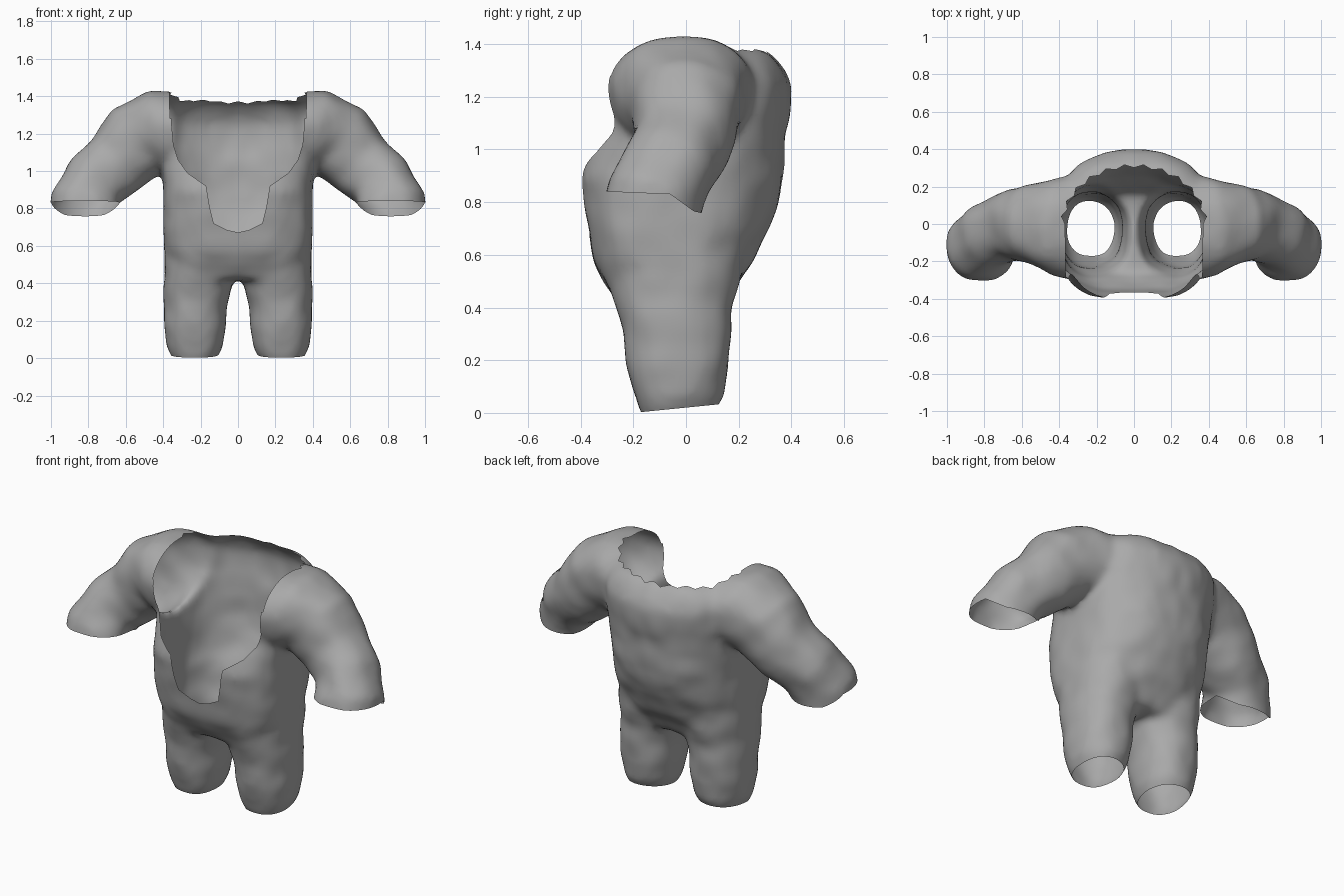
import bpy, bmesh, math
from mathutils import Vector, noise

if "Cube" in bpy.data.objects:
    bpy.data.objects.remove(bpy.data.objects["Cube"])


def material(name, rgb):
    mat = bpy.data.materials.new(name)
    mat.use_nodes = True
    mat.diffuse_color = (*rgb, 1)
    mat.node_tree.nodes["Principled BSDF"].inputs["Base Color"].default_value = (*rgb, 1)
    return mat


grey = material("grey_fur", (0.4, 0.4, 0.4))
cut = material("temporary_cut", (1, 0, 0))


def make_object(name, bm, mat):
    bmesh.ops.recalc_face_normals(bm, faces=bm.faces)
    mesh = bpy.data.meshes.new(name)
    bm.to_mesh(mesh)
    bm.free()
    mesh.materials.append(mat)
    ob = bpy.data.objects.new(name, mesh)
    bpy.context.scene.collection.objects.link(ob)
    return ob


def loft(bm, rings, front=2.0, back=2.0, side=1, axis=None, sides=40):
    """Closed tube through rings of (x, y, z, radius across, radius in depth).
    Rings face along the path, or along axis; front and back set squareness."""
    centres = [Vector((side * r[0], r[1], r[2])) for r in rings]
    loops = []
    for i, c in enumerate(centres):
        d = axis or centres[min(i + 1, len(rings) - 1)] - centres[max(i - 1, 0)]
        u = d.cross(Vector((0, 1, 0))).normalized()
        v = u.cross(d).normalized()
        loop = []
        for k in range(sides):
            a = math.tau * k / sides
            ca, sa = math.cos(a), math.sin(a)
            e = 2 / (front if sa < 0 else back)
            loop.append(bm.verts.new(c + math.copysign(abs(ca) ** e, ca) * rings[i][3] * u
                                     + math.copysign(abs(sa) ** e, sa) * rings[i][4] * v))
        loops.append(loop)
    for a, b in zip(loops, loops[1:]):
        for k in range(sides):
            n = (k + 1) % sides
            bm.faces.new((a[k], a[n], b[n], b[k]))
    bm.faces.new(loops[0])
    bm.faces.new(loops[-1])


def prism(name, points, start, end, along):
    """Cutter from an outline, extruded along x, y or z."""
    place = {"x": lambda p, q, t: (t, p, q),
             "y": lambda p, q, t: (p, t, q),
             "z": lambda p, q, t: (p, q, t)}[along]
    bm = bmesh.new()
    ends = [[bm.verts.new(place(p, q, t)) for p, q in points] for t in (start, end)]
    for e in ends:
        bm.faces.new(e)
    for k in range(len(points)):
        n = (k + 1) % len(points)
        bm.faces.new((ends[0][k], ends[0][n], ends[1][n], ends[1][k]))
    return make_object(name, bm, cut)


def bake(ob):
    graph = bpy.context.evaluated_depsgraph_get()
    mesh = bpy.data.meshes.new_from_object(ob.evaluated_get(graph))
    ob.modifiers.clear()
    ob.data = mesh


# Torso: depth given as front and back, turned into centre and radius
up = Vector((0, 0, 1))
torso = [(0.42, 0.28, -0.26, 0.15), (0.5, 0.36, -0.31, 0.2), (0.58, 0.39, -0.345, 0.25),
         (0.7, 0.395, -0.37, 0.31), (0.8, 0.395, -0.385, 0.345), (0.89, 0.395, -0.4, 0.365),
         (1.0, 0.4, -0.365, 0.37), (1.06, 0.405, -0.335, 0.375), (1.15, 0.41, -0.325, 0.39),
         (1.25, 0.41, -0.32, 0.395), (1.31, 0.41, -0.315, 0.37),
         (1.36, 0.4, -0.29, 0.32), (1.4, 0.37, -0.22, 0.2)]
bm = bmesh.new()
loft(bm, [(0, (f + b) / 2, z, w, (b - f) / 2) for z, w, f, b in torso], 3.4, 2.3, axis=up)

# Legs and sleeves
leg = [(0.2, -0.02, 0.7, 0.17, 0.25), (0.2, -0.045, 0.52, 0.19, 0.25),
       (0.215, -0.045, 0.4, 0.18, 0.215), (0.225, -0.035, 0.3, 0.165, 0.2),
       (0.23, -0.03, 0.18, 0.16, 0.19), (0.23, -0.03, 0.07, 0.15, 0.165),
       (0.23, -0.035, 0.02, 0.125, 0.145), (0.23, -0.035, -0.03, 0.09, 0.12)]
sleeve = [(0.28, -0.02, 1.22, 0.19, 0.29), (0.42, -0.01, 1.22, 0.215, 0.255),
          (0.54, 0, 1.16, 0.21, 0.205), (0.66, -0.01, 1.03, 0.18, 0.18),
          (0.77, -0.06, 0.94, 0.165, 0.17), (0.82, -0.12, 0.83, 0.18, 0.18),
          (0.83, -0.14, 0.7, 0.18, 0.18)]
for s in (1, -1):
    loft(bm, leg, 2.3, 2.3, s, axis=up)
    loft(bm, sleeve, 2.3, 2.3, s)
suit = make_object("furry_suit", bm, grey)

# Fuse the parts into one soft skin
remesh = suit.modifiers.new("fuse", 'REMESH')
remesh.mode = 'VOXEL'
remesh.voxel_size = 0.022
smooth = suit.modifiers.new("soften", 'SMOOTH')
smooth.factor = 0.5
smooth.iterations = 8
bake(suit)

# Uneven fur lumps, the same on both sides
normals = [v.normal.copy() for v in suit.data.vertices]
for v, n in zip(suit.data.vertices, normals):
    p = Vector((abs(v.co.x), v.co.y, v.co.z))
    v.co += n * (0.005 + 0.008 * noise.noise(p * 8))

# Openings: ragged oval neck, front bib, sleeve ends and leg ends
steps = 24
neck = []
for i in range(steps + 1):
    a = math.pi * i / steps
    r = 1.03 if i % 2 else 0.97
    neck.append((0.38 * r * math.cos(a), 0.31 * r * math.sin(a)))
neck += [(-0.36, -0.6), (0.36, -0.6)]
half_bib = [(0.35, 1.6), (0.355, 1.25), (0.345, 1.14), (0.32, 1.06), (0.27, 0.99),
            (0.17, 0.92), (0.15, 0.8), (0.13, 0.72), (0.06, 0.685)]
bib = half_bib + [(0, 0.672)] + [(-x, z) for x, z in reversed(half_bib)]
cuff = [(-0.6, 0.4), (0.4, 0.4), (0.4, 0.68), (0.03, 0.765), (-0.06, 0.83),
        (-0.3, 0.84), (-0.6, 0.9)]
hem = [(-0.6, -0.3), (0.6, -0.3), (0.6, 0.08), (-0.6, -0.04)]
cutters = [prism("neck_cutter", neck, 1.28, 1.7, "z"),
           prism("bib_cutter", bib, -0.9, -0.04, "y"),
           prism("left_cuff_cutter", cuff, 0.52, 1.3, "x"),
           prism("right_cuff_cutter", cuff, -1.3, -0.52, "x"),
           prism("hem_cutter", hem, -0.5, 0.5, "x")]
for c in cutters:
    mod = suit.modifiers.new(c.name, 'BOOLEAN')
    mod.operation = 'DIFFERENCE'
    mod.solver = 'EXACT'
    mod.material_mode = 'TRANSFER'
    mod.object = c
bake(suit)
for c in cutters:
    bpy.data.objects.remove(c)

# Leave an open hollow shell by dropping the cut faces
slots = list(suit.data.materials)
bm = bmesh.new()
bm.from_mesh(suit.data)
bmesh.ops.delete(bm, geom=[f for f in bm.faces if slots[f.material_index] == cut],
                 context='FACES')
for f in bm.faces:
    f.material_index = 0
    f.smooth = True
bm.to_mesh(suit.data)
bm.free()
suit.data.materials.clear()
suit.data.materials.append(grey)
bpy.data.materials.remove(cut)
